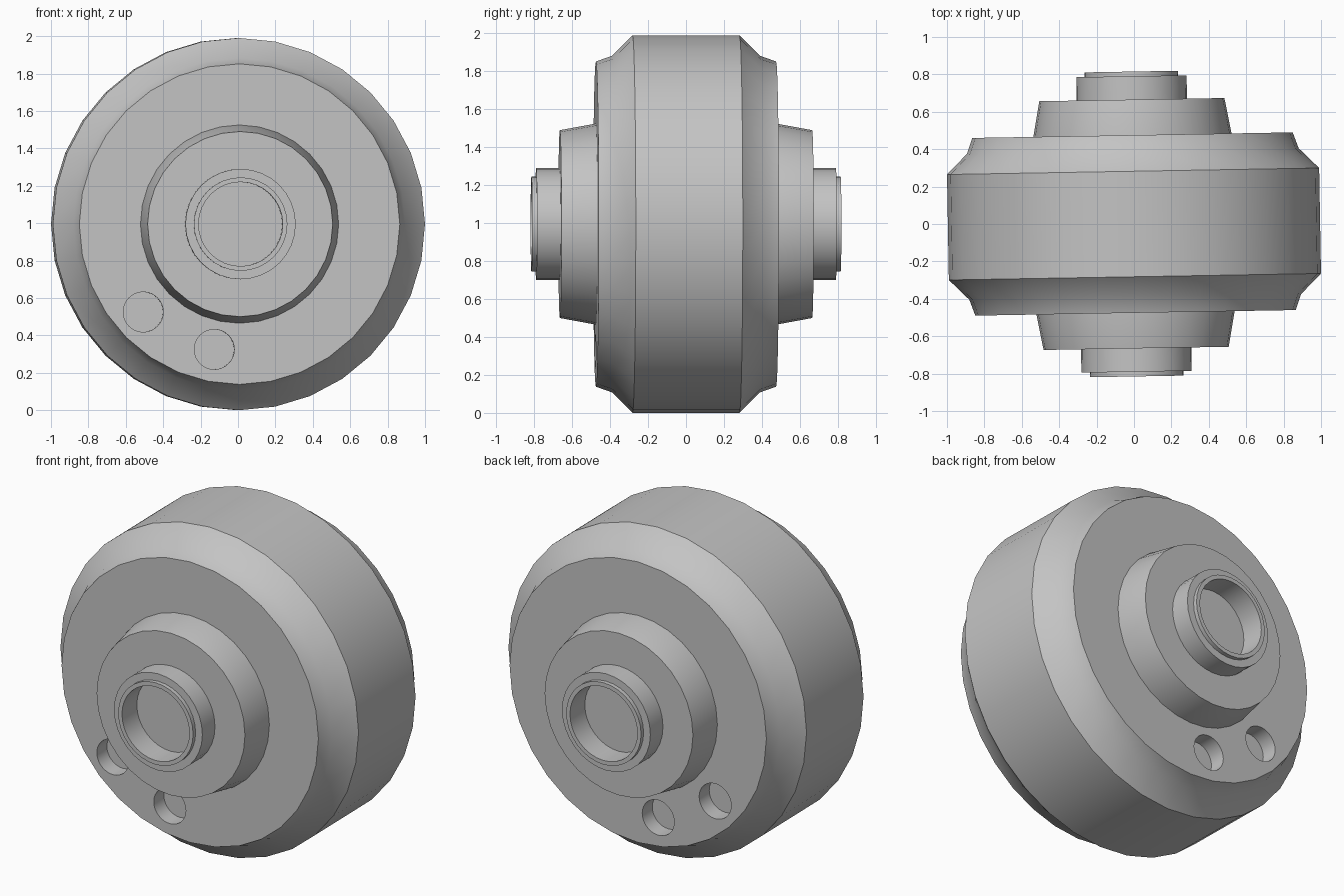
import bpy, bmesh
from math import radians, tau
from mathutils import Matrix

cube = bpy.data.objects.get("Cube")
if cube:
    bpy.data.objects.remove(cube, do_unlink=True)

SIDES = 32
AXLE_HEIGHT = 0.995
TILT = radians(1)

grey = bpy.data.materials.new("plain grey")
grey.use_nodes = True
colour = (0.55, 0.55, 0.55, 1)
grey.diffuse_color = colour
grey.node_tree.nodes["Principled BSDF"].inputs["Base Color"].default_value = colour


def lathe(name, profile):
    """Turn a (radius, y) profile round the y axis into a closed solid."""
    bm = bmesh.new()
    verts = [bm.verts.new((r, y, 0)) for r, y in profile]
    edges = [bm.edges.new(pair) for pair in zip(verts, verts[1:])]
    bmesh.ops.spin(bm, geom=verts + edges, cent=(0, 0, 0), axis=(0, 1, 0),
                   angle=tau, steps=SIDES)
    bmesh.ops.remove_doubles(bm, verts=bm.verts, dist=0.0005)
    # Merge the flat fans at the centre into single caps
    bmesh.ops.dissolve_limit(bm, angle_limit=radians(0.5),
                             verts=bm.verts, edges=bm.edges)
    bmesh.ops.recalc_face_normals(bm, faces=bm.faces)
    mesh = bpy.data.meshes.new(name)
    bm.to_mesh(mesh)
    bm.free()
    mesh.materials.append(grey)
    obj = bpy.data.objects.new(name, mesh)
    bpy.context.collection.objects.link(obj)
    return obj


def drill(obj, x, y, z, radius, depth):
    """Cut a blind round hole on the side face at y."""
    cutter = lathe("hole_cutter", [(0, -depth), (radius, -depth), (radius, depth), (0, depth)])
    cutter.data.transform(Matrix.Translation((x, y, z)))
    cutter.hide_render = True
    mod = obj.modifiers.new("hole", 'BOOLEAN')
    mod.operation = 'DIFFERENCE'
    mod.solver = 'EXACT'
    mod.object = cutter
    bpy.context.view_layer.objects.active = obj
    bpy.ops.object.modifier_apply(modifier=mod.name)
    bpy.data.objects.remove(cutter, do_unlink=True)


# Wheel: broad rim with hollow-curved shoulders
half = [(0, 0.475), (0.857, 0.475), (0.887, 0.39), (0.995, 0.282)]
wheel = lathe("wheel", half + [(r, -y) for r, y in reversed(half)])
for side in (-1, 1):
    for x, z in ((-0.515, -0.47), (-0.135, -0.67)):
        drill(wheel, x, side * 0.475, z, 0.107, 0.1)
parts = [wheel]

# Tapered hub and stepped, hollow axle end on each side
for side, label in ((-1, "front"), (1, "back")):
    hub = [(0, 0.44), (0.53, 0.44), (0.53, 0.475), (0.495, 0.665), (0, 0.665)]
    axle = [(0, 0.63), (0.295, 0.63), (0.295, 0.79), (0.25, 0.79),
            (0.25, 0.815), (0.225, 0.815), (0.225, 0.668), (0, 0.668)]
    for name, profile in (("hub", hub), ("axle_end", axle)):
        parts.append(lathe(f"{label}_{name}", [(r, side * y) for r, y in profile]))

# Place and shade every part
for obj in parts:
    obj.location.z = AXLE_HEIGHT
    obj.rotation_euler.z = TILT
    bpy.ops.object.select_all(action='DESELECT')
    obj.select_set(True)
    bpy.context.view_layer.objects.active = obj
    bpy.ops.object.shade_smooth_by_angle(angle=radians(30))
